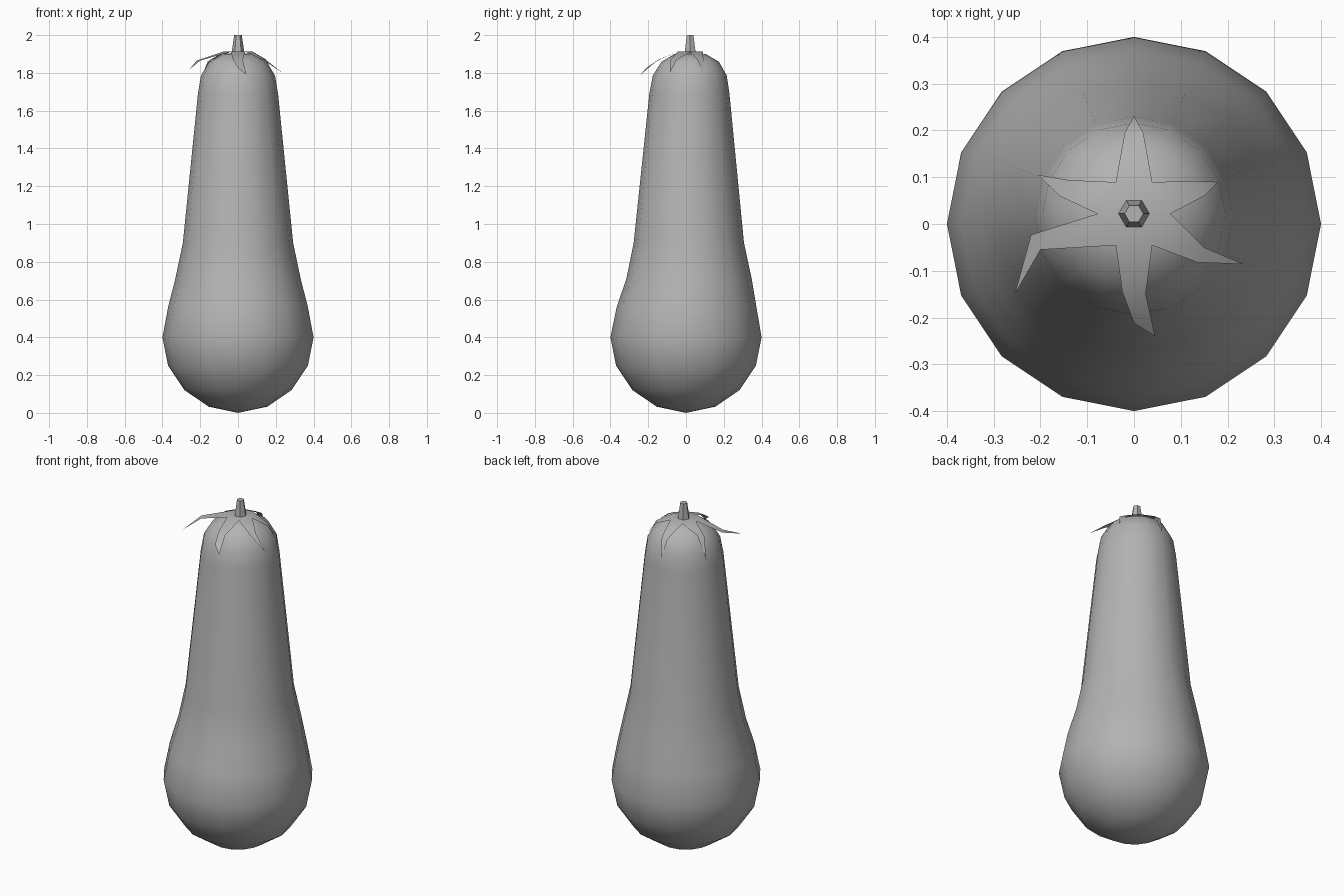
import bpy
from math import cos, sin, pi

if "Cube" in bpy.data.objects:
    bpy.data.objects.remove(bpy.data.objects["Cube"])

CY = 0.022  # the neck, leaves and stem sit slightly behind centre

grey = bpy.data.materials.new("mid_grey")
grey.diffuse_color = (0.45, 0.45, 0.45, 1)
grey.use_nodes = True
grey.node_tree.nodes["Principled BSDF"].inputs["Base Color"].default_value = grey.diffuse_color


def make_object(name, verts, faces, smooth=False):
    mesh = bpy.data.meshes.new(name)
    mesh.from_pydata(verts, [], faces)
    mesh.update()
    for p in mesh.polygons:
        p.use_smooth = smooth
    mesh.materials.append(grey)
    obj = bpy.data.objects.new(name, mesh)
    bpy.context.collection.objects.link(obj)
    return obj


def lathe(name, profile, sides, poles=None, smooth=False):
    """Stack rings of (radius, z, y offset); close with pole points or flat caps."""
    verts, faces = [], []
    for r, z, oy in profile:
        verts += [(r * cos(2 * pi * i / sides), oy + r * sin(2 * pi * i / sides), z)
                  for i in range(sides)]
    last = (len(profile) - 1) * sides
    for k in range(len(profile) - 1):
        for i in range(sides):
            j = (i + 1) % sides
            a, b = k * sides, (k + 1) * sides
            faces.append((a + i, a + j, b + j, b + i))
    if poles:
        bottom = len(verts)
        verts += poles
        for i in range(sides):
            j = (i + 1) % sides
            faces.append((bottom, j, i))
            faces.append((bottom + 1, last + i, last + j))
    else:
        faces.append(tuple(reversed(range(sides))))
        faces.append(tuple(last + i for i in range(sides)))
    return make_object(name, verts, faces, smooth)


# Fruit body: round lower half, long tapering neck, rounded shoulder
body = [(0.155, 0.033, 0), (0.283, 0.12, 0), (0.37, 0.25, 0), (0.4, 0.40, 0),
        (0.37, 0.56, 0.003), (0.332, 0.71, 0.016), (0.292, 0.90, 0.015),
        (0.212, 1.69, 0.018), (0.196, 1.785, 0.02), (0.153, 1.858, CY),
        (0.083, 1.90, CY)]
lathe("fruit_body", body, 16, [(0, 0, 0), (0, CY, 1.907)], smooth=True)

# Leafy cap: hexagon with six pointed leaves, each given as side, tip, side
leaves = [
    [(0.15, 0.06, 1.87), (0.18, 0.09, 1.80), (0.13, 0.092, 1.87)],
    [(0.02, 0.195, 1.86), (0, 0.231, 1.755), (-0.02, 0.195, 1.86)],
    [(-0.14, 0.094, 1.87), (-0.205, 0.105, 1.75), (-0.16, 0.06, 1.86)],
    [(-0.22, -0.023, 1.865), (-0.255, -0.15, 1.82), (-0.2, -0.055, 1.865)],
    [(-0.025, -0.145, 1.868), (0.045, -0.24, 1.79), (0.025, -0.15, 1.868)],
    [(0.135, -0.082, 1.868), (0.235, -0.086, 1.80), (0.15, -0.05, 1.868)],
]
verts = [(0.078 * cos(i * pi / 3), CY + 0.078 * sin(i * pi / 3), 1.912) for i in range(6)]
faces = [tuple(range(6))]
for i, leaf in enumerate(leaves):
    n = len(verts)
    verts += leaf
    faces += [(i, n, n + 2, (i + 1) % 6), (n, n + 1, n + 2)]
# The front leaf's tip is split so it curls sideways
n = len(verts)
verts.append((0.0, -0.212, 1.825))
front = 6 + 4 * 3
faces.remove((front, front + 1, front + 2))
faces += [(front, n, front + 2), (n, front + 1, front + 2)]
make_object("leaf_cap", verts, faces, smooth=True)

# Stem
lathe("stem", [(0.034, 1.905, CY), (0.02, 2.0, CY)], 6)
